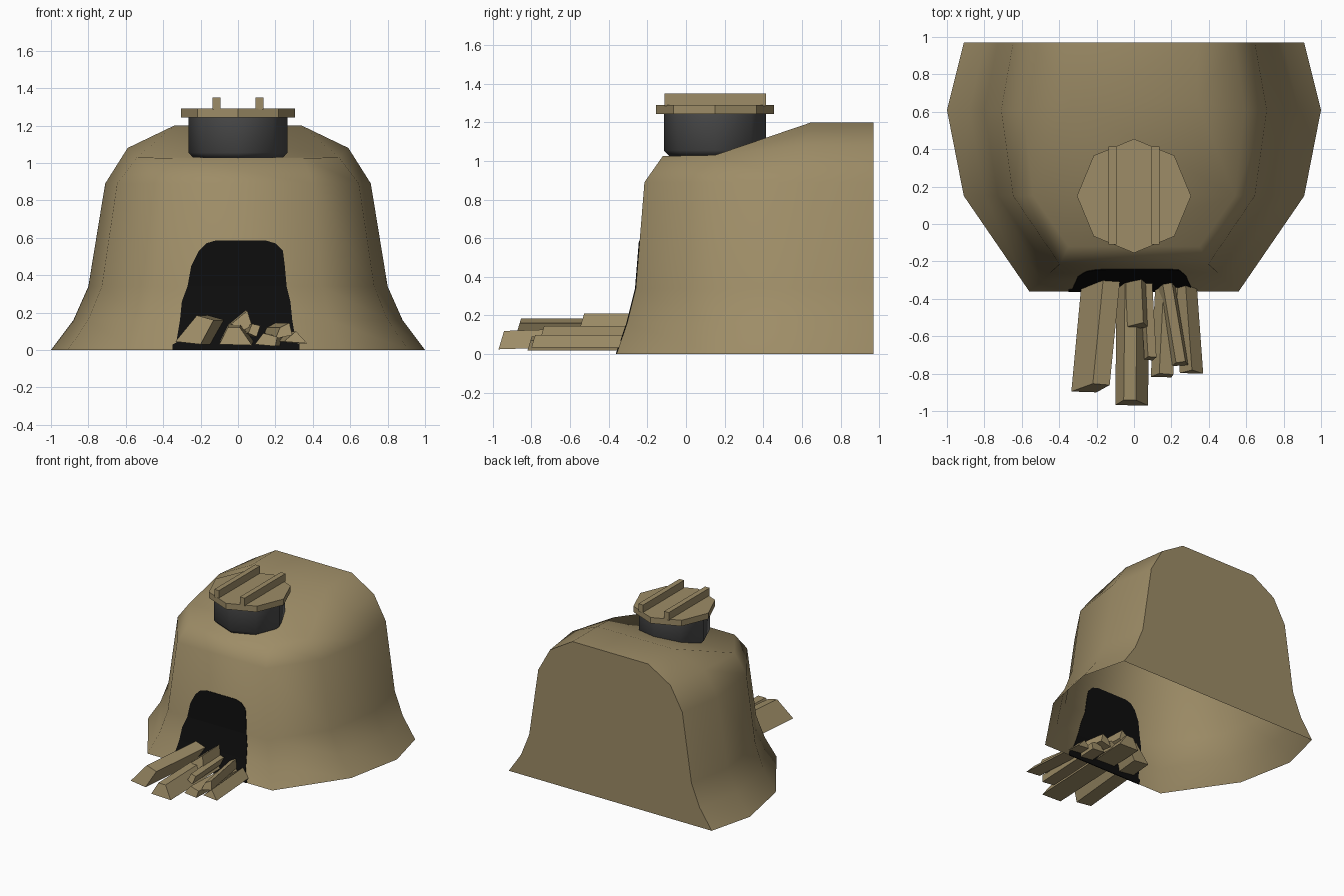
import bpy
import math

if "Cube" in bpy.data.objects:
    bpy.data.objects.remove(bpy.data.objects["Cube"], do_unlink=True)


def material(name, r, g, b):
    m = bpy.data.materials.new(name)
    m.use_nodes = True
    m.diffuse_color = (r, g, b, 1)
    bsdf = m.node_tree.nodes["Principled BSDF"]
    bsdf.inputs["Base Color"].default_value = (r, g, b, 1)
    bsdf.inputs["Roughness"].default_value = 0.9
    return m


CLAY = material("tan clay", 0.34, 0.265, 0.135)
IRON = material("dark iron", 0.07, 0.07, 0.07)
SOOT = material("black soot", 0.004, 0.004, 0.004)


def build(name, verts, faces, mat, smooth=None):
    mesh = bpy.data.meshes.new(name)
    mesh.from_pydata(verts, [], faces)
    mesh.materials.append(mat)
    obj = bpy.data.objects.new(name, mesh)
    bpy.context.collection.objects.link(obj)
    bpy.ops.object.select_all(action="DESELECT")
    bpy.context.view_layer.objects.active = obj
    obj.select_set(True)
    bpy.ops.object.mode_set(mode="EDIT")
    bpy.ops.mesh.select_all(action="SELECT")
    bpy.ops.mesh.normals_make_consistent(inside=False)
    bpy.ops.object.mode_set(mode="OBJECT")
    if smooth:
        bpy.ops.object.shade_smooth_by_angle(angle=math.radians(smooth))
    return obj


def loft(name, rings, mat, smooth=None):
    """Join equal rings of points into a closed solid."""
    n = len(rings[0])
    verts = [p for ring in rings for p in ring]
    faces = [(k * n + i, k * n + (i + 1) % n, (k + 1) * n + (i + 1) % n, (k + 1) * n + i)
             for k in range(len(rings) - 1) for i in range(n)]
    faces += [tuple(range(n)), tuple(range(len(verts) - n, len(verts)))]
    return build(name, verts, faces, mat, smooth)


# Stove body: open-bottomed shell, flat at the back, low shelf in front
BACK = 0.97
WALL = [(0, 1.0, -0.36), (0.16, 0.88, -0.305), (0.34, 0.80, -0.26), (0.89, 0.71, -0.215)]


def half_ring(z, side, front):
    return [(0.91 * side, BACK, z), (side, 0.61, z), (0.91 * side, 0.15, z), (0.56 * side, front, z)]


def mirrored(half):
    return half + [(-x, y, z) for x, y, z in reversed(half)]


rings = [mirrored(half_ring(*w)) for w in WALL]
rings.append(mirrored([(0.54, BACK, 1.08), (0.59, 0.61, 1.08), (0.54, 0.15, 1.03), (0.35, -0.12, 1.025)]))
verts = [p for ring in rings for p in ring]
faces = [(k * 8 + i, k * 8 + i + 1, k * 8 + i + 9, k * 8 + i + 8) for k in range(4) for i in range(7)]
top = len(verts)
verts += [(0.34, BACK, 1.2), (0.34, 0.65, 1.2), (-0.34, 0.65, 1.2), (-0.34, BACK, 1.2)]
b, s, d, c, c2, d2, s2, b2 = range(top - 8, top)
t, u, u2, t2 = range(top, top + 4)
faces += [(d, c, c2, d2), (d, d2, u2, u), (t, u, u2, t2)]
faces += [(s, d, u), (b, s, u, t), (s2, d2, u2), (b2, s2, u2, t2)]
faces.append(tuple(k * 8 for k in range(5)) + (t, t2) + tuple(k * 8 + 7 for k in reversed(range(5))))
build("stove_body", verts, faces, CLAY, 62)


# Fire opening: thin sooty plate that follows the front wall
def wall_y(z):
    for (z0, _, y0), (z1, _, y1) in zip(WALL, WALL[1:]):
        if z <= z1:
            return y0 + (y1 - y0) * (z - z0) / (z1 - z0)


OPENING = [(0, -0.35, 0.33), (0.03, -0.35, 0.33), (0.04, -0.33, 0.31), (0.16, -0.31, 0.29),
           (0.26, -0.30, 0.28), (0.34, -0.27, 0.26), (0.45, -0.25, 0.25), (0.53, -0.21, 0.24),
           (0.57, -0.17, 0.20), (0.585, -0.12, 0.15)]
loft("fire_opening", [[(l, wall_y(z) - 0.004, z), (r, wall_y(z) - 0.004, z),
                       (r, wall_y(z) + 0.004, z), (l, wall_y(z) + 0.004, z)]
                      for z, l, r in OPENING], SOOT)


# Pot and lid: eight-sided
def octagon(radius, z):
    return [(radius * math.cos(i * math.pi / 4), 0.15 + radius * math.sin(i * math.pi / 4), z)
            for i in range(8)]


loft("pot", [octagon(0.235, 1.025), octagon(0.265, 1.055), octagon(0.265, 1.245)], IRON, 50)
loft("lid", [octagon(0.305, 1.242), octagon(0.305, 1.29)], CLAY)


# Straight handles across the lid
def bar(name, x, half):
    loft(name, [[(x - half, y, 1.285), (x + half, y, 1.285), (x + half, y, 1.35), (x - half, y, 1.35)]
                for y in (-0.11, 0.415)], CLAY)


bar("lid_handle_left", 0.115, 0.021)
bar("lid_handle_right", -0.115, 0.021)


# Split firewood: wedge sections swept from front to rear with a sideways drift
def log(name, section, front, rear, drift, lift=0.0):
    slant = 0.3
    base = min(z for _, z in section)
    loft(name, [[(x, front + slant * (z - base), z) for x, z in section],
                [(x + drift, rear, z + lift) for x, z in section]], CLAY)


log("log_right_large", [(-0.335, 0.045), (-0.22, 0.185), (-0.13, 0.16), (-0.20, 0.03)], -0.90, -0.15, 0.07)
log("log_middle", [(-0.10, 0.03), (-0.055, 0.12), (0.01, 0.12), (0.075, 0.025)], -0.97, -0.06, 0.01, 0.03)
log("log_top_short", [(-0.035, 0.14), (0.05, 0.21), (0.075, 0.13), (0.02, 0.10)], -0.56, -0.10, -0.02)
log("log_thin", [(0.055, 0.09), (0.075, 0.14), (0.12, 0.13), (0.10, 0.07)], -0.73, -0.18, -0.03)
log("log_low", [(0.09, 0.03), (0.135, 0.09), (0.21, 0.07), (0.20, 0.02)], -0.82, -0.2, 0.03)
log("log_leaning", [(0.20, 0.06), (0.225, 0.12), (0.275, 0.145), (0.29, 0.08)], -0.76, -0.15, -0.10)
log("log_left", [(0.245, 0.045), (0.31, 0.10), (0.37, 0.035)], -0.80, -0.25, -0.04)
